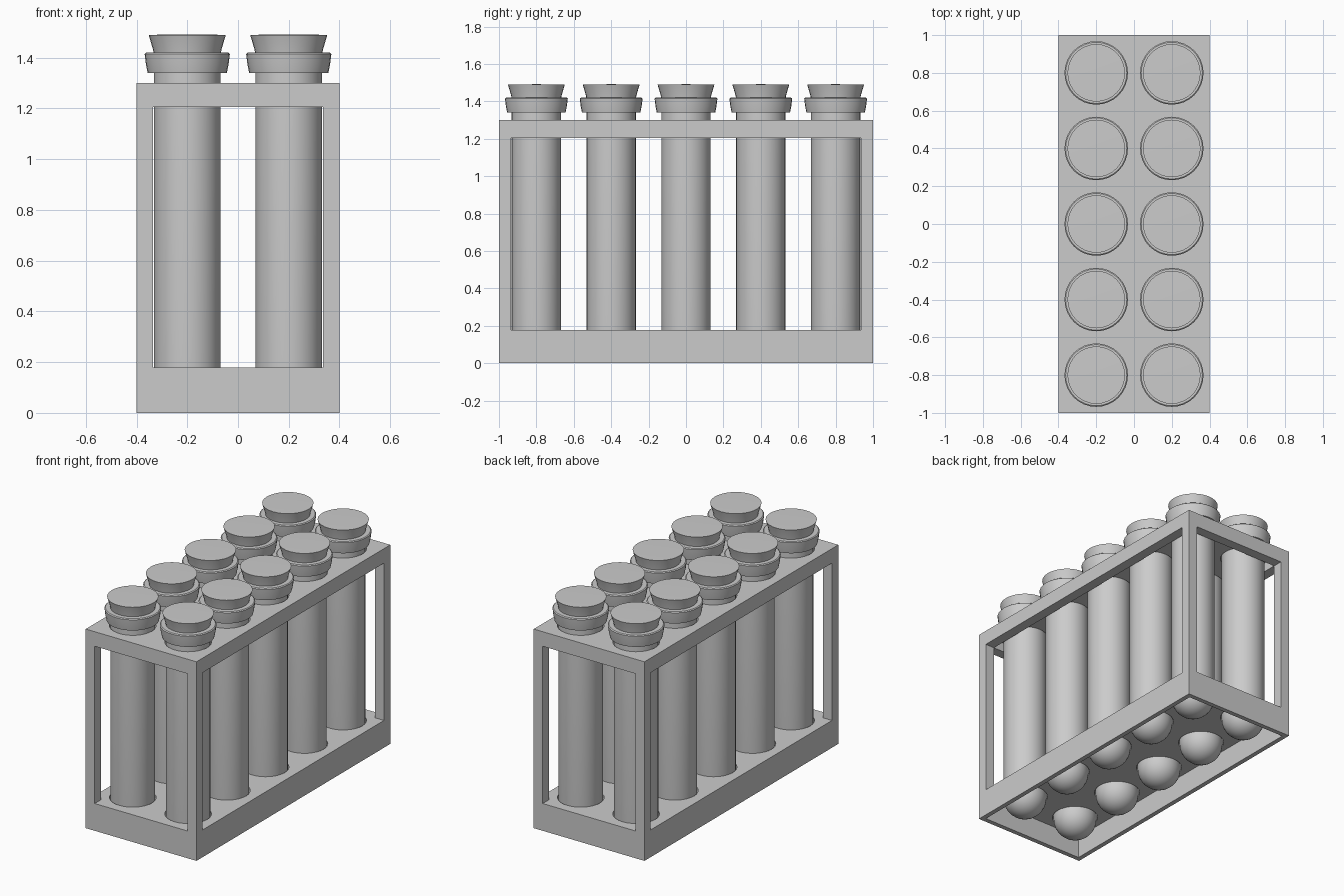
import bpy, bmesh, math

if "Cube" in bpy.data.objects:
    bpy.data.objects.remove(bpy.data.objects["Cube"])

W, L, H = 0.4, 1.0, 1.3          # half width, half length, height of the rack
POST, SKIRT, PLATE = 0.065, 0.03, 0.035
SHELF = 0.178
R_TUBE, R_HOLE, SEG = 0.132, 0.138, 32
CENTRES = [(x, y * 0.4) for x in (-0.2, 0.2) for y in range(-2, 3)]


def finish(bm, name):
    bmesh.ops.remove_doubles(bm, verts=bm.verts, dist=1e-5)
    bmesh.ops.recalc_face_normals(bm, faces=bm.faces)
    me = bpy.data.meshes.new(name)
    bm.to_mesh(me)
    bm.free()
    ob = bpy.data.objects.new(name, me)
    bpy.context.collection.objects.link(ob)
    bpy.ops.object.select_all(action='DESELECT')
    ob.select_set(True)
    bpy.context.view_layer.objects.active = ob
    bpy.ops.object.shade_smooth_by_angle(angle=math.radians(30))
    return ob


def box(name, x0, x1, y0, y1, z0, z1):
    bm = bmesh.new()
    bmesh.ops.create_cube(bm, size=1)
    for v in bm.verts:
        v.co = ((x0 + x1) / 2 + v.co.x * (x1 - x0),
                (y0 + y1) / 2 + v.co.y * (y1 - y0),
                (z0 + z1) / 2 + v.co.z * (z1 - z0))
    return finish(bm, name)


def holed_plate(name, top):
    """Plate tiled from square cells, each with a round hole."""
    bm = bmesh.new()
    z0, z1 = top - PLATE, top
    for cx, cy in CENTRES:
        rings = []
        for i in range(SEG):
            a = 2 * math.pi * i / SEG
            c, s = math.cos(a), math.sin(a)
            k = 0.2 / max(abs(c), abs(s))
            rings.append([bm.verts.new((cx + r * c, cy + r * s, z))
                          for r, z in ((k, z1), (R_HOLE, z1), (R_HOLE, z0), (k, z0))])
        for i in range(SEG):
            p, q = rings[i], rings[(i + 1) % SEG]
            for j in range(3):
                bm.faces.new((p[j], q[j], q[j + 1], p[j + 1]))
            # outer rim only where the cell meets the plate border
            m = (p[0].co + q[0].co) / 2
            if abs(m.x) > W - 1e-4 or abs(m.y) > L - 1e-4:
                bm.faces.new((p[3], q[3], q[0], p[0]))
    return finish(bm, name)


def lathe(name, profile, x, y):
    bm = bmesh.new()
    vs = [bm.verts.new((r, 0, z)) for r, z in profile]
    es = [bm.edges.new(e) for e in zip(vs, vs[1:])]
    bmesh.ops.spin(bm, geom=vs + es, cent=(0, 0, 0), axis=(0, 0, 1),
                   angle=2 * math.pi, steps=SEG)
    ob = finish(bm, name)
    ob.location = (x, y, 0)
    return ob


# Rack: holed top plate and shelf
holed_plate("top_plate", H)
holed_plate("lower_shelf", SHELF)

# Rack: corner posts, top rails and the skirt around the open base
for sx in (-1, 1):
    xs = sorted((sx * W, sx * (W - POST)))
    for sy in (-1, 1):
        ys = sorted((sy * L, sy * (L - POST)))
        box("corner_post", *xs, *ys, SHELF, H - PLATE)
    box("long_rail", *xs, -L + POST, L - POST, 1.205, H - PLATE)
    box("long_skirt", *sorted((sx * W, sx * (W - SKIRT))), -L, L, 0, SHELF - PLATE)
for sy in (-1, 1):
    ys = sorted((sy * L, sy * (L - POST)))
    box("short_rail", -W + POST, W - POST, *ys, 1.205, H - PLATE)
    box("short_skirt", -W + SKIRT, W - SKIRT,
        *sorted((sy * L, sy * (L - SKIRT))), 0, SHELF - PLATE)

# Tubes with round bottoms, each with a flared lip and a stopper
round_end = [(R_TUBE * math.sin(a), 0.002 + R_TUBE * (1 - math.cos(a)))
             for a in (math.pi / 2 * i / 8 for i in range(9))]
tube = round_end + [(R_TUBE, 1.34), (0.156, 1.34), (0.163, 1.375), (0.168, 1.415),
                    (0.162, 1.42), (0.13, 1.42)]
stopper = [(0, 1.40), (0.13, 1.40), (0.135, 1.432), (0.152, 1.49), (0, 1.492)]
for x, y in CENTRES:
    lathe("test_tube", tube, x, y)
    lathe("stopper", stopper, x, y)
